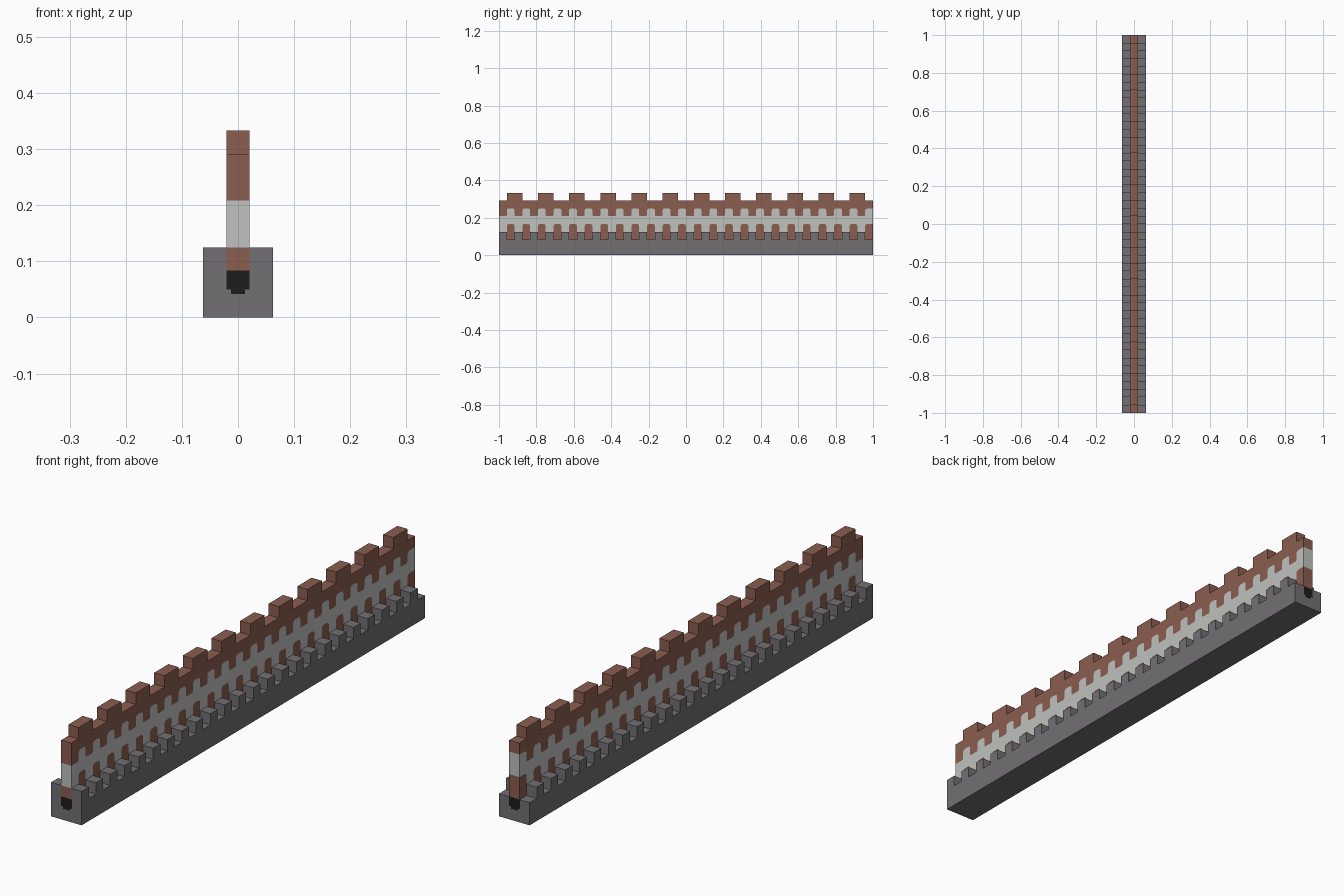
import bpy, bmesh
from mathutils import Vector

if "Cube" in bpy.data.objects:
    bpy.data.objects.remove(bpy.data.objects["Cube"], do_unlink=True)

U = 1 / 24        # one block
N = 48            # blocks along the length


def material(name, rgb):
    m = bpy.data.materials.new(name)
    m.use_nodes = True
    m.diffuse_color = (*rgb, 1)
    m.node_tree.nodes["Principled BSDF"].inputs["Base Color"].default_value = (*rgb, 1)
    return m


STONE = material("dark stone", (0.17, 0.16, 0.17))
BRICK = material("red brick", (0.26, 0.11, 0.08))
PLASTER = material("pale plaster", (0.52, 0.54, 0.52))
BLACK = material("black", (0.012, 0.012, 0.012))


def finish(bm, name, mat):
    bmesh.ops.recalc_face_normals(bm, faces=bm.faces)
    me = bpy.data.meshes.new(name)
    bm.to_mesh(me)
    bm.free()
    me.materials.append(mat)
    ob = bpy.data.objects.new(name, me)
    bpy.context.collection.objects.link(ob)
    return ob


def prism(name, points, shift, mat):
    """Extrude a closed planar outline into a solid."""
    bm = bmesh.new()
    face = bm.faces.new([bm.verts.new(p) for p in points])
    res = bmesh.ops.extrude_face_region(bm, geom=[face], use_keep_orig=True)
    bmesh.ops.translate(bm, vec=Vector(shift),
                        verts=[v for v in res["geom"] if isinstance(v, bmesh.types.BMVert)])
    return finish(bm, name, mat)


def wall_layer(name, lower, upper, mat):
    """Layer of the wall between two (y, z) boundary lines."""
    outline = lower + upper[::-1]
    return prism(name, [(-U / 2, y, z) for y, z in outline], (U, 0, 0), mat)


def arches(low, high, flare):
    """Boundary line with a rounded bump over every second block."""
    line = [(-1, low)]
    for i in range(1, N, 2):
        a, b = -1 + i * U, -1 + (i + 1) * U
        r = U / 4
        line += [(a - flare, low), (a, low + flare), (a, high - r),
                 (a + r * 0.3, high - r * 0.3), (a + r, high)]
        if i < N - 1:
            line += [(b - r, high), (b - r * 0.3, high - r * 0.3), (b, high - r),
                     (b, low + flare), (b + flare, low)]
        else:
            line.append((1, high))
    return [p for k, p in enumerate(line) if k == 0 or p != line[k - 1]]


def battlements():
    """Top line: merlons two blocks long, with gaps of two blocks."""
    line = [(-1, 7 * U)]
    for i in range(1, N, 4):
        a, b = -1 + i * U, -1 + (i + 2) * U
        line += [(a, 7 * U), (a, 8 * U), (b, 8 * U), (b, 7 * U)]
    return line + [(1, 7 * U)]


# Stone base: block grid raised to a slab, then teeth along both sides
bm = bmesh.new()
bmesh.ops.create_grid(bm, x_segments=3, y_segments=N, size=1)
bmesh.ops.scale(bm, vec=(1.5 * U, 1, 1), verts=bm.verts)


def raise_faces(faces, height, keep):
    res = bmesh.ops.extrude_face_region(bm, geom=faces, use_keep_orig=keep)
    bmesh.ops.translate(bm, vec=(0, 0, height),
                        verts=[v for v in res["geom"] if isinstance(v, bmesh.types.BMVert)])
    if not keep:
        bmesh.ops.delete(bm, geom=[f for f in faces if f.is_valid], context="FACES_ONLY")
    return [f for f in res["geom"] if isinstance(f, bmesh.types.BMFace)]


top = raise_faces(bm.faces[:], 2 * U, True)
teeth = []
for f in top:
    c = f.calc_center_median()
    if abs(c.x) > U / 2 and int((c.y + 1) / U) % 2 == 0:
        teeth.append(f)
raise_faces(teeth, U, False)
bmesh.ops.recalc_face_normals(bm, faces=bm.faces)
bmesh.ops.dissolve_limit(bm, angle_limit=0.01, verts=bm.verts, edges=bm.edges)
finish(bm, "stone_base", STONE)

# Wall: brick footing, plaster band, brick top with battlements
floor_line = [(-1, 2 * U), (1, 2 * U)]
foot_line = arches(3 * U, 4 * U, 0)
arch_line = arches(5 * U, 6 * U, 0.004)
wall_layer("brick_footing", floor_line, foot_line, BRICK)
wall_layer("plaster_band", foot_line, arch_line, PLASTER)
wall_layer("brick_battlements", arch_line, battlements(), BRICK)

# Black sockets on both ends of the base
half = [(0.0208, 2 * U), (0.0208, 0.05), (0.0125, 0.05), (0.0125, U)]
socket = half + [(-x, z) for x, z in reversed(half)]
for name, y in (("front_socket", -1.001), ("back_socket", 0.999)):
    prism(name, [(x, y, z) for x, z in socket], (0, 0.002, 0), BLACK)
